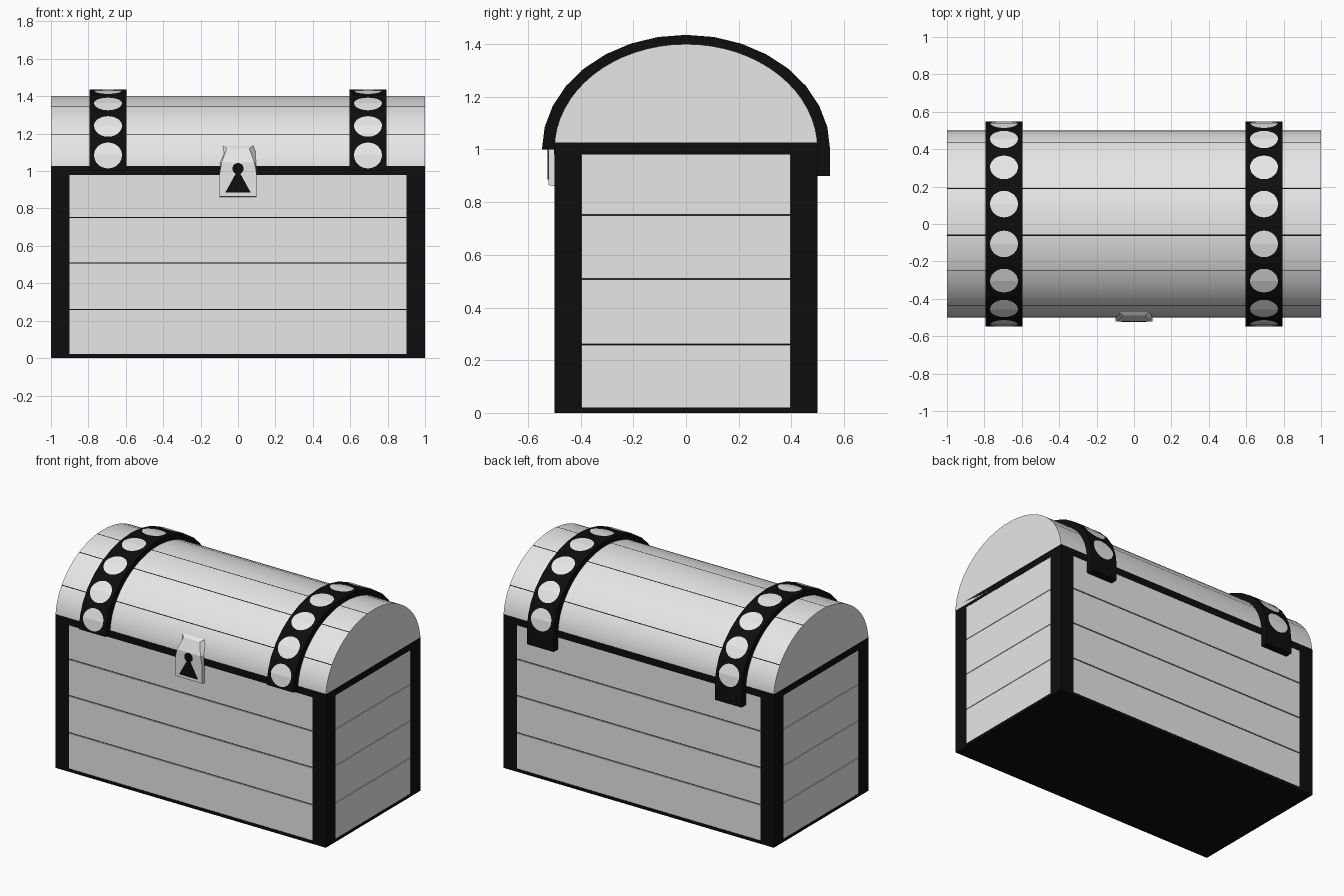
import bpy, bmesh, math
from mathutils import Vector

if "Cube" in bpy.data.objects:
    bpy.data.objects.remove(bpy.data.objects["Cube"])


def material(name, v):
    m = bpy.data.materials.new(name)
    m.diffuse_color = (v, v, v, 1)
    m.use_nodes = True
    m.node_tree.nodes["Principled BSDF"].inputs["Base Color"].default_value = m.diffuse_color
    return m


GREY = material("light grey", 0.8)
BLACK = material("black", 0.004)


def finish(name, bm, *mats):
    bmesh.ops.recalc_face_normals(bm, faces=bm.faces)
    me = bpy.data.meshes.new(name)
    bm.to_mesh(me)
    bm.free()
    for m in mats:
        me.materials.append(m)
    ob = bpy.data.objects.new(name, me)
    bpy.context.collection.objects.link(ob)
    return ob


def box(name, x0, x1, y0, y1, z0, z1, mat):
    bm = bmesh.new()
    bmesh.ops.create_cube(bm, size=1)
    for v in bm.verts:
        v.co = (x0 + (v.co.x + .5) * (x1 - x0), y0 + (v.co.y + .5) * (y1 - y0),
                z0 + (v.co.z + .5) * (z1 - z0))
    return finish(name, bm, mat)


def prism_x(profile, x0, x1):
    """Extrude a (y, z) profile along x; returns bmesh and its side faces."""
    bm = bmesh.new()
    a = [bm.verts.new((x0, y, z)) for y, z in profile]
    b = [bm.verts.new((x1, y, z)) for y, z in profile]
    n = len(a)
    bm.faces.new(a)
    bm.faces.new(b[::-1])
    sides = [bm.faces.new((a[i], a[(i + 1) % n], b[(i + 1) % n], b[i])) for i in range(n)]
    return bm, sides


def ellipse(a, b, t):
    return (a * math.cos(t), 1 + b * math.sin(t))


# Body: dark core, corner posts and rails
box("body_core", -.992, .992, -.492, .492, 0, 1, BLACK)
box("bottom_rail", -1, 1, -.5, .5, 0, .02, BLACK)
box("top_rail", -1, 1, -.501, .501, .98, 1.026, BLACK)
for sx in (-1, 1):
    for sy in (-1, 1):
        xs, ys = sorted((sx * .9, sx)), sorted((sy * .4, sy * .5))
        box("corner_post", *xs, *ys, 0, 1, BLACK)

# Planks on all four sides
levels = [.018, .26, .508, .752, .985]
for z0, z1 in zip(levels, levels[1:]):
    for s in (-1, 1):
        ys, xs = sorted((s * .48, s * .499)), sorted((s * .98, s * .999))
        box("long_plank", -.9, .9, *ys, z0 + .003, z1 - .003, GREY)
        box("end_plank", *xs, -.397, .397, z0 + .002, z1 - .002, GREY)

# Domed lid with narrow dark seams between its planks
seams = [math.acos(y / .5) for y in (.435, .19, -.06, -.25, -.435)]
angles = [math.pi * i / 32 for i in range(33)]
angles = [t for t in angles if all(abs(t - s) > .02 for s in seams)]
angles = sorted(angles + [s + d for s in seams for d in (-.006, .006)])
bm, sides = prism_x([ellipse(.5, .4, t) for t in angles], -1, 1)
for f, t0, t1 in zip(sides, angles, angles[1:]):
    f.material_index = int(any(t0 < s < t1 for s in seams))
lid = finish("lid", bm, GREY, BLACK)
bpy.context.view_layer.objects.active = lid
lid.select_set(True)
bpy.ops.object.shade_smooth_by_angle(angle=math.radians(35))

# Straps with hinge tails at the back, and studs folded over their facets
N = 16
outer = [ellipse(.547, .435, math.pi * i / N) for i in range(N + 1)]
inner = [ellipse(.497, .396, math.pi * i / N) for i in range(N + 1)]
for cx in (-.695, .695):
    bm, _ = prism_x(outer + inner[::-1] + [(.497, .9), (.547, .9)], cx - .0985, cx + .0985)
    finish("strap", bm, BLACK)
    bm = bmesh.new()
    raised = [Vector((0, *ellipse(.55, .438, math.pi * i / N))) for i in range(N + 1)]
    for k in range(1, N, 2):
        for side in (-1, 1):
            along = (raised[k + side] - raised[k]).normalized() * .072
            pts = []
            for j in range(13):
                u = math.pi * j / 12
                pts.append(raised[k] + along * math.sin(u) + Vector((cx + .075 * math.cos(u), 0, 0)))
            f = bm.faces.new([bm.verts.new(p) for p in pts])
            f.normal_update()
            if f.normal.dot(raised[k] - Vector((0, 0, 1))) < 0:
                f.normal_flip()
    me = bpy.data.meshes.new("strap_studs")
    bm.to_mesh(me)
    bm.free()
    me.materials.append(GREY)
    bpy.context.collection.objects.link(bpy.data.objects.new("strap_studs", me))

# Lock plate: front outline tapers and leans back, joined to a square back outline
front = [(.1, -.522, .865), (.1, -.522, .98), (.088, -.522, 1.045), (.06, -.49, 1.12)]
back = [(.1, -.48, .857), (.1, -.48, .98), (.1, -.48, 1.045), (.1, -.452, 1.15)]
bm = bmesh.new()
rows = []
for f, b in zip(front, back):
    ring = [(-b[0], *b[1:]), (-f[0], *f[1:]), f, b]
    rows.append([bm.verts.new(p) for p in ring])
for r0, r1 in zip(rows, rows[1:]):
    for i in range(4):
        j = (i + 1) % 4
        bm.faces.new((r0[i], r0[j], r1[j], r1[i]))
bm.faces.new(rows[0])
bm.faces.new(rows[-1])
finish("lock_plate", bm, GREY)

# Keyhole: round top flowing into a flared slot
hole = [(.068, .885)]
hole += [(.03 * math.cos(t), 1.013 + .03 * math.sin(t))
         for t in (math.radians(-65 + 310 * i / 16) for i in range(17))]
hole += [(-.068, .885)]
bm = bmesh.new()
f = bm.faces.new([bm.verts.new((x, -.525, z)) for x, z in hole])
ext = bmesh.ops.extrude_face_region(bm, geom=[f])["geom"]
for v in ext:
    if isinstance(v, bmesh.types.BMVert):
        v.co.y += .005
finish("keyhole", bm, BLACK)
